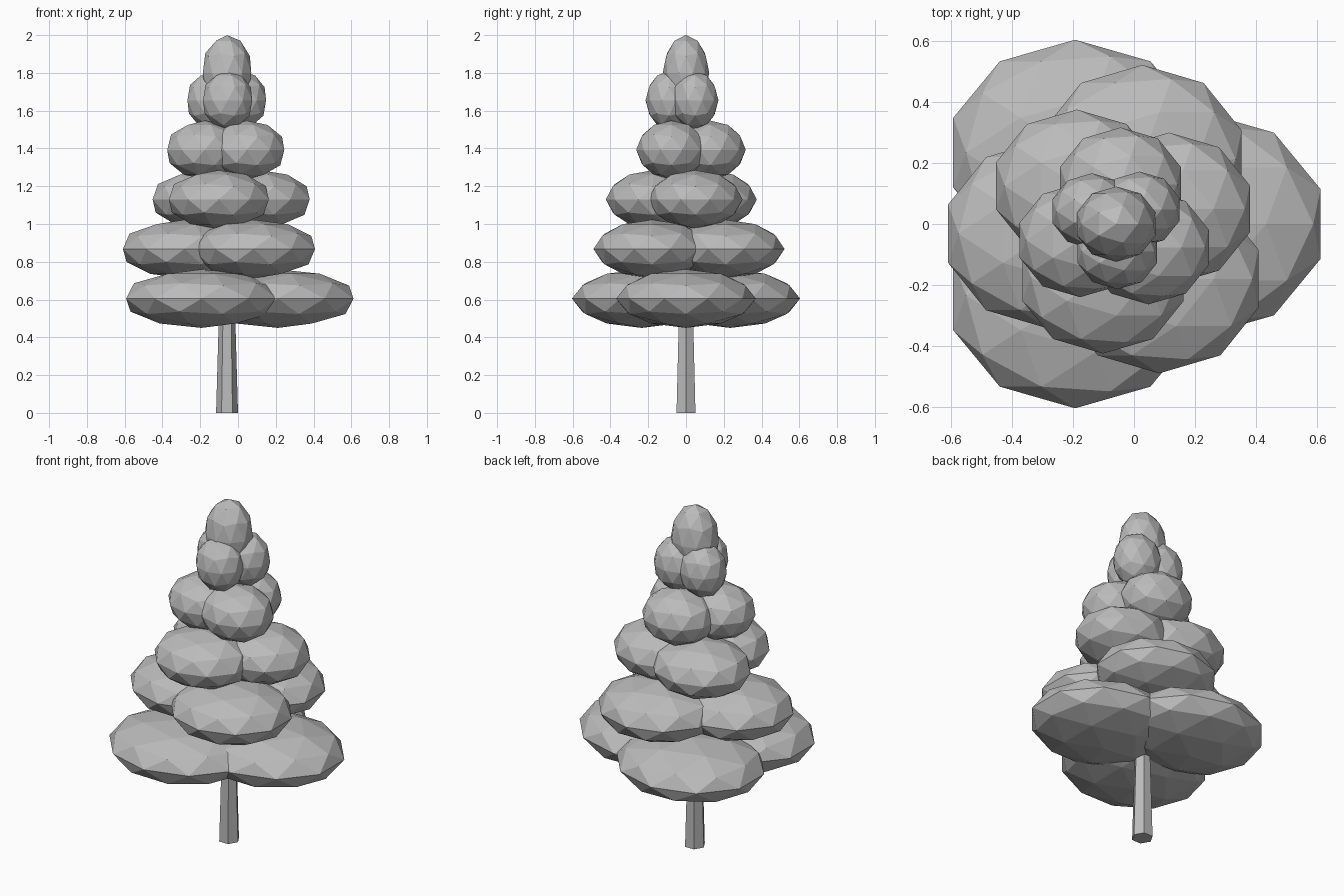
import bpy
from math import cos, sin, radians

cube = bpy.data.objects.get("Cube")
if cube:
    bpy.data.objects.remove(cube, do_unlink=True)

AXIS_X = -0.058  # trunk axis


def make_material(name, colour):
    mat = bpy.data.materials.new(name)
    mat.use_nodes = True
    mat.diffuse_color = colour
    mat.node_tree.nodes["Principled BSDF"].inputs["Base Color"].default_value = colour
    return mat


grey = make_material("plain grey", (0.5, 0.5, 0.5, 1))


def add_blob(name, location, radii):
    """Faceted foliage clump."""
    bpy.ops.mesh.primitive_ico_sphere_add(subdivisions=2, radius=1, location=location)
    blob = bpy.context.object
    blob.name = name
    blob.scale = radii
    blob.data.materials.append(grey)
    bpy.ops.object.shade_flat()


# Foliage tiers: three clumps each, every tier twisted and smaller than the last
# (ring radius, clump x radius, clump y radius)
tiers = [
    (0.27, 0.42, 0.37),
    (0.228, 0.342, 0.31),
    (0.18, 0.278, 0.25),
    (0.13, 0.208, 0.187),
    (0.09, 0.137, 0.124),
]
for level, (ring, rx, ry) in enumerate(tiers):
    for k in range(3):
        angle = radians(68 * level + 120 * k)
        place = (AXIS_X + ring * cos(angle), ring * sin(angle), 0.605 + 0.2625 * level)
        add_blob(f"foliage_tier_{level + 1}_clump_{k + 1}", place, (rx, ry, 0.155))

# Crown clump
add_blob("foliage_crown", (AXIS_X, 0, 1.8), (0.135, 0.123, 0.2))

# Tapered six-sided trunk with a corner facing the side
bpy.ops.mesh.primitive_cone_add(vertices=6, radius1=0.058, radius2=0.038, depth=0.7,
                                location=(AXIS_X, 0, 0.35), rotation=(0, 0, radians(30)))
trunk = bpy.context.object
trunk.name = "trunk"
trunk.data.materials.append(grey)
